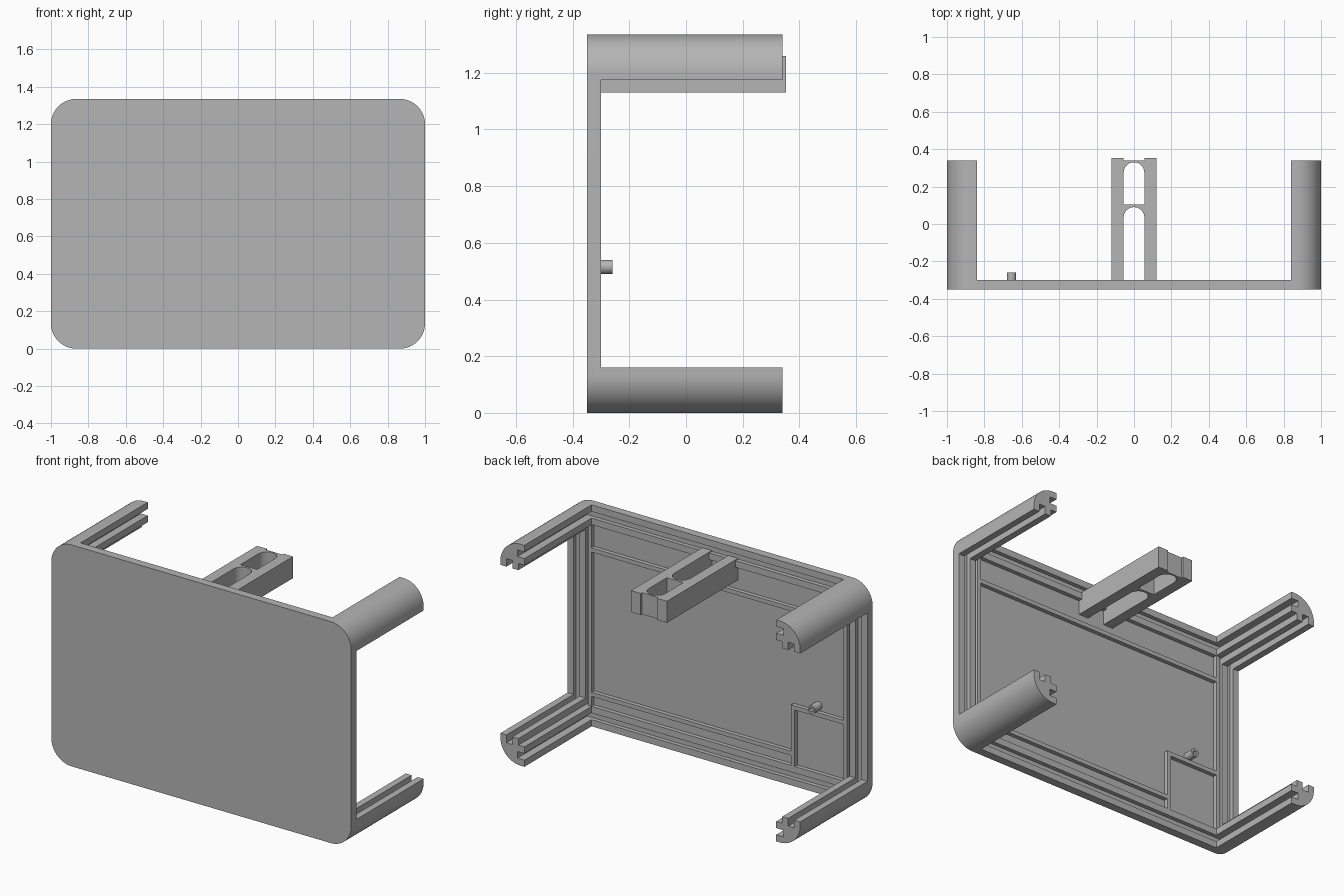
import bpy
import bmesh
from math import sin, cos, pi, radians
from mathutils import Vector

cube = bpy.data.objects.get("Cube")
if cube:
    bpy.data.objects.remove(cube, do_unlink=True)

grey = bpy.data.materials.new("plain_grey")
grey.use_nodes = True
colour = (0.46, 0.46, 0.46, 1)
grey.diffuse_color = colour
grey.node_tree.nodes["Principled BSDF"].inputs["Base Color"].default_value = colour

H = 1.335                                  # overall height
FRONT, FLOOR, RIM, BACK = -0.35, -0.325, -0.30, 0.34
R = 0.135                                  # corner radius
LIP, SLOT, INNER, POST = 0.04, 0.08, 0.12, 0.16
parts = []


def finish(name, bm):
    bmesh.ops.recalc_face_normals(bm, faces=bm.faces)
    mesh = bpy.data.meshes.new(name)
    bm.to_mesh(mesh)
    bm.free()
    mesh.materials.append(grey)
    ob = bpy.data.objects.new(name, mesh)
    bpy.context.collection.objects.link(ob)
    parts.append(ob)
    return ob


def prism(name, points, start, end, axis="y"):
    """Extrude a flat outline (x,z along y, or x,y along z)."""
    bm = bmesh.new()
    place = (lambda p: (p[0], start, p[1])) if axis == "y" else (lambda p: (p[0], p[1], start))
    move = (0, end - start, 0) if axis == "y" else (0, 0, end - start)
    face = bm.faces.new([bm.verts.new(place(p)) for p in points])
    ext = bmesh.ops.extrude_face_region(bm, geom=[face], use_keep_orig=True)
    verts = [g for g in ext["geom"] if isinstance(g, bmesh.types.BMVert)]
    bmesh.ops.translate(bm, verts=verts, vec=move)
    return finish(name, bm)


def bar(name, x0, x1, z0, z1, top=RIM):
    return prism(name, [(x0, z0), (x1, z0), (x1, z1), (x0, z1)], FLOOR, top)


def arc(cx, cy, r, a0, a1, n=16):
    return [(cx + r * cos(a0 + (a1 - a0) * i / n),
             cy + r * sin(a0 + (a1 - a0) * i / n)) for i in range(n + 1)]


# Front plate with rounded corners
outline = []
for k, (cx, cz) in enumerate([(1 - R, H - R), (R - 1, H - R), (R - 1, R), (1 - R, R)]):
    outline += arc(cx, cz, R, k * pi / 2, (k + 1) * pi / 2)
prism("front_plate", outline, FRONT, FLOOR)

# Corner posts, each with two panel slots; outline measured inward from the corner
slot_side = [(POST, 0), (POST, LIP), (0.113, LIP), (0.113, SLOT), (POST, SLOT), (POST, INNER)]
post = arc(R, R, R, pi, 1.5 * pi) + slot_side + [(INNER, INNER)]
post += [(v, u) for u, v in reversed(slot_side)]
for side, sx in (("left", 1), ("right", -1)):
    for level in ("lower", "upper"):
        pts = [(sx * (1 - u), v if level == "lower" else H - v) for u, v in post]
        prism(f"{level}_{side}_post", pts, FLOOR, BACK)

# Double rims that form the panel groove around the plate
for label, a, b in (("outer", 0, LIP), ("inner", SLOT, INNER)):
    bar(label + "_rim_left", 1 - b, 1 - a, POST, H - POST)
    bar(label + "_rim_right", a - 1, b - 1, POST, H - POST)
    bar(label + "_rim_lower", POST - 1, 1 - POST, a, b)
    bar(label + "_rim_upper", POST - 1, 1 - POST, H - b, H - a)

# Thin ridges on the inner face, with a small compartment in one corner
T = 0.025
bar("upper_ridge", -0.84, 0.84, 1.05, 1.05 + T)
bar("lower_ridge", -0.49, 0.84, 0.18, 0.18 + T)
bar("left_ridge", 0.84, 0.84 + T, INNER, H - INNER)
bar("right_ridge", -0.84 - T, -0.84, INNER, H - INNER)
bar("compartment_wall", -0.49 - T, -0.49, INNER, 0.485)
bar("compartment_top", -0.84, -0.49 - T, 0.485 - T, 0.485)

# Hollow peg, turned around its axis
bm = bmesh.new()
centre = Vector((-0.655, 0, 0.515))
ring = [(0.025, FLOOR), (0.025, -0.26), (0.012, -0.26), (0.012, FLOOR)]
verts = [bm.verts.new(centre + Vector((r, y, 0))) for r, y in ring]
edges = [bm.edges.new((verts[i], verts[i + 1])) for i in range(3)]
bmesh.ops.spin(bm, geom=verts + edges, cent=centre, axis=(0, 1, 0),
               angle=2 * pi, steps=24, use_duplicate=False)
bmesh.ops.remove_doubles(bm, verts=bm.verts, dist=0.0005)
finish("hollow_peg", bm)

# Slotted bracket: half outline with two arched openings, mirrored
W, E = 0.055, 0.12
half = arc(0, 0.035, W, pi / 2, 0)
half += [(W, FLOOR), (E, FLOOR), (E, 0.353), (W, 0.353), (W, BACK), (0, BACK)]
half += arc(0, 0.275, W, pi / 2, 0) + [(W, 0.103), (0, 0.103)]
bracket = prism("slotted_bracket", half, 1.13, 1.26, "z")
bm = bmesh.new()
bm.from_mesh(bracket.data)
seam = [f for f in bm.faces if all(abs(v.co.x) < 1e-5 for v in f.verts)]
bmesh.ops.delete(bm, geom=seam, context="FACES_ONLY")
bm.to_mesh(bracket.data)
bm.free()
bracket.modifiers.new("mirror", "MIRROR")

# Smooth the curves, keep the edges crisp
bpy.ops.object.select_all(action="DESELECT")
for ob in parts:
    ob.select_set(True)
bpy.context.view_layer.objects.active = parts[0]
bpy.ops.object.shade_smooth_by_angle(angle=radians(30))
